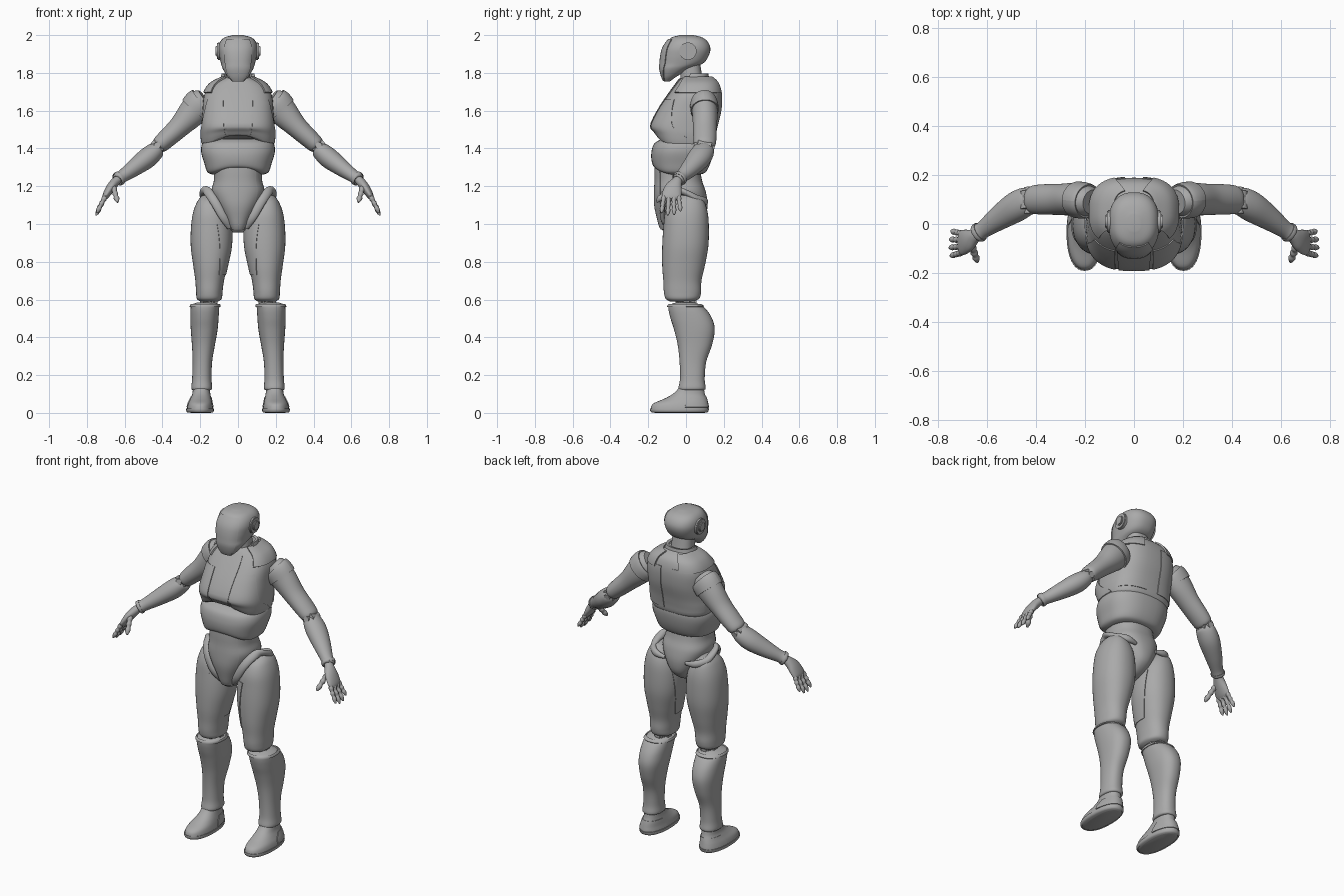
import bpy, bmesh, math
from math import pi, sin, cos
from mathutils import Vector, Matrix

old = bpy.data.objects.get("Cube")
if old:
    bpy.data.objects.remove(old)

grey = bpy.data.materials.new("plain_grey")
grey.use_nodes = True
COLOUR = (.4, .4, .4, 1)
grey.diffuse_color = COLOUR
grey.node_tree.nodes["Principled BSDF"].inputs["Base Color"].default_value = COLOUR
parts = []


def finish(name, bm, mirror):
    """Turn a bmesh into a part, mirrored to the other side if paired."""
    if mirror:
        copy = bmesh.ops.duplicate(bm, geom=bm.verts[:] + bm.edges[:] + bm.faces[:])["geom"]
        bmesh.ops.scale(bm, vec=(-1, 1, 1), verts=[g for g in copy if isinstance(g, bmesh.types.BMVert)])
    bmesh.ops.recalc_face_normals(bm, faces=bm.faces[:])
    mesh = bpy.data.meshes.new(name)
    bm.to_mesh(mesh)
    bm.free()
    mesh.materials.append(grey)
    ob = bpy.data.objects.new(name, mesh)
    bpy.context.collection.objects.link(ob)
    parts.append(ob)


def spline(rows, v):
    """Smooth interpolation between rows of numbers."""
    last = len(rows) - 1
    i = min(int(max(v, 0)), last - 1)
    t = v - i
    a, b, c, d = (rows[max(0, min(last, i + k))] for k in (-1, 0, 1, 2))
    return [q + t * (r - p + t * (2*p - 5*q + 4*r - s + t * (3*(q - r) + s - p))) / 2
            for p, q, r, s in zip(a, b, c, d)]


def power(x, e):
    return math.copysign(abs(x) ** e, x)


def body(rows, n=2.4, lift=0):
    """Upright form: rows of height, x limits (or half width), y limits."""
    rows = [(r[0], -r[1], *r[1:]) if len(r) == 4 else r for r in rows]

    def point(u, v):
        z, xa, xb, ya, yb = spline(rows, v)
        z += lift * max(0, 1 - v / 3) * max(0, -sin(u)) ** 4
        return Vector(((xa + xb + (xb - xa) * power(cos(u), 2 / n)) / 2,
                       (ya + yb + (yb - ya) * power(sin(u), 2 / n)) / 2, z))
    point.size = len(rows) - 1
    return point


def limb(rows):
    """Form along a path: rows of x, y, z, radius towards y, radius across."""
    def point(u, v):
        x, y, z, ra, rb = spline(rows, v)
        lo, hi = max(v - .1, 0), min(v + .1, len(rows) - 1)
        t = (Vector(spline(rows, hi)[:3]) - Vector(spline(rows, lo)[:3])).normalized()
        a = Vector((0, 1, 0))
        a = (a - t * a.dot(t)).normalized()
        return Vector((x, y, z)) + a * ra * sin(u) + t.cross(a) * rb * cos(u)
    point.size = len(rows) - 1
    return point


def skin(name, point, mirror=False, sides=40, steps=5):
    bm = bmesh.new()
    rings = [[bm.verts.new(point(2 * pi * k / sides, j / steps)) for k in range(sides)]
             for j in range(point.size * steps + 1)]
    for lo, hi in zip(rings, rings[1:]):
        for k in range(sides):
            m = (k + 1) % sides
            bm.faces.new((lo[k], lo[m], hi[m], hi[k]))
    bm.faces.new(rings[0])
    bm.faces.new(rings[-1])
    finish(name, bm, mirror)


def plate(name, point, va, vb, span, mirror=False, h=.005, n=16):
    """Thin armour panel following a form; span gives its angle limits."""
    bm = bmesh.new()
    grid = []
    for j in range(-1, n + 2):
        t = max(0, min(1, j / n))
        v = va + (vb - va) * t
        ua, ub = span(t)
        line = []
        for i in range(-1, n + 2):
            u = ua + (ub - ua) * max(0, min(1, i / n))
            du = point(u + .03, v) - point(u - .03, v)
            dv = point(u, v + .03) - point(u, v - .03)
            out = du.cross(dv).normalized()
            if out.dot(point(u, v) - point(u + pi, v)) < 0:
                out = -out
            rim = i in (-1, n + 1) or j in (-1, n + 1)
            line.append(bm.verts.new(point(u, v) + out * (-h if rim else h)))
        grid.append(line)
    for a, b in zip(grid, grid[1:]):
        for k in range(len(a) - 1):
            bm.faces.new((a[k], a[k + 1], b[k + 1], b[k]))
    finish(name, bm, mirror)


def disc(name, place, r, depth, axis=(1, 0, 0)):
    """Paired round joint with softened rims."""
    bm = bmesh.new()
    turn = Vector(axis).to_track_quat("Z", "Y").to_matrix().to_4x4()
    bmesh.ops.create_cone(bm, cap_ends=True, segments=32, radius1=r, radius2=r, depth=depth,
                          matrix=Matrix.Translation(place) @ turn)
    rims = [e for e in bm.edges if any(len(f.verts) > 4 for f in e.link_faces)]
    bmesh.ops.bevel(bm, geom=rims, offset=depth / 6, segments=2, affect="EDGES")
    finish(name, bm, True)


FRONT = -pi / 2

# Head, face mask, ears and neck
head = body([(1.755, .03, -.115, -.085), (1.78, .055, -.127, -.05), (1.82, .08, -.137, .02),
             (1.85, .09, -.136, .09), (1.89, .099, -.132, .12), (1.93, .103, -.122, .129),
             (1.965, .094, -.10, .115), (1.988, .07, -.075, .085), (2, .025, -.03, .04)])
skin("head", head)
plate("face_mask", head, .3, 6.4, lambda t: (FRONT - .85 + .2 * t, FRONT + .85 - .2 * t))
disc("ear_ring", (.099, .01, 1.915), .046, .022)
disc("ear_cap", (.106, .01, 1.915), .028, .026)
skin("neck", body([(1.7, .07, -.03, .11), (1.76, .065, -.03, .09), (1.85, .06, -.03, .075)]))
collar = body([(1.735, .095, -.04, .125), (1.77, .085, -.035, .115), (1.795, .078, -.03, .11)])
plate("neck_collar", collar, 0, 2, lambda t: (-.2, pi + .2), h=.008)

# Chest with its panels
chest = body([(1.4, .165, -.12, .12), (1.42, .187, -.15, .145), (1.47, .195, -.172, .155),
              (1.52, .194, -.187, .165), (1.6, .188, -.15, .184), (1.68, .18, -.098, .188),
              (1.735, .15, -.058, .175), (1.765, .1, -.035, .15), (1.78, .06, -.01, .12)], 2.7, .075)
skin("chest", chest)
plate("breast_plate", chest, 1.4, 7.2, lambda t: (FRONT - .2 - .22 * t ** 2, FRONT + .2 + .22 * t ** 2), h=.004)
plate("pectoral_plates", chest, 1.2, 4.7, lambda t: (FRONT + .24 + .08 * t, .15 - .75 * t), True, .004)
plate("back_plates", chest, 1.5, 5.4, lambda t: (.45 + .2 * t, pi / 2 - .12), True, .004)
plate("shoulder_yokes", chest, 5.2, 7.4, lambda t: (-.75, pi / 2 - .35), True, .009)

# Abdomen, waist and pelvis
skin("abdomen", body([(1.262, .135, -.135, .075), (1.275, .162, -.168, .105), (1.32, .178, -.182, .128),
                      (1.38, .195, -.183, .142), (1.425, .19, -.168, .142), (1.45, .165, -.13, .12)], 2.5, .04))
pelvis = body([(.955, .028, -.11, -.04), (.98, .045, -.135, .04), (1.03, .072, -.15, .098),
               (1.1, .112, -.165, .114), (1.17, .14, -.166, .105), (1.23, .128, -.163, .085),
               (1.3, .128, -.163, .075), (1.36, .14, -.15, .08)])
skin("pelvis", pelvis)
plate("groin_plate", pelvis, .8, 6, lambda t: (FRONT - .75, FRONT + .75), h=.004)
skin("hip_rims", limb([(.04, -.1, .985, .012, .02), (.08, -.125, 1.04, .013, .022), (.125, -.115, 1.12, .014, .024),
                       (.165, -.06, 1.175, .016, .024), (.182, 0, 1.165, .016, .022), (.175, .06, 1.135, .016, .02),
                       (.13, .1, 1.12, .016, .02), (.07, .1, 1.11, .01, .01)]), True, 20)

# Legs
thigh = body([(1.15, .13, .19, -.03, .06), (1.12, .09, .215, -.08, .095), (1.06, .05, .238, -.11, .115),
              (.98, .035, .249, -.12, .121), (.88, .036, .25, -.126, .118), (.78, .056, .237, -.126, .1),
              (.7, .074, .226, -.12, .082), (.64, .082, .222, -.117, .08), (.605, .086, .218, -.108, .07),
              (.59, .105, .2, -.085, .04)], 2.2)
skin("thighs", thigh, True)
plate("inner_thigh_plates", thigh, 2.7, 5.6, lambda t: (FRONT - .25 - .35 * t, -pi - .5 + .3 * t), True, .004)
disc("knee_hubs", (.155, 0, .59), .055, .05)
disc("knee_caps", (.155, 0, .59), .034, .092)
skin("knee_posts", body([(.66, .12, .19, -.03, .04), (.6, .125, .185, -.03, .035), (.5, .12, .2, -.04, .05)]), True)
shin = body([(.585, .125, .215, -.05, .045), (.572, .1, .245, -.088, .075), (.55, .1, .251, -.093, .105),
             (.5, .103, .252, -.082, .138), (.44, .108, .25, -.063, .152), (.36, .122, .244, -.044, .138),
             (.27, .137, .24, -.034, .107), (.18, .14, .243, -.032, .099), (.13, .137, .247, -.04, .104),
             (.12, .15, .235, -.03, .09)], 2.3)
skin("shins", shin, True)
plate("shin_cuffs", shin, 1, 1.6, lambda t: (0, 2 * pi), True, .006, 40)

# Feet
foot = body([(0, .145, .25, -.165, .1), (.008, .133, .268, -.183, .113), (.025, .132, .27, -.186, .118),
             (.05, .136, .264, -.172, .114), (.075, .141, .252, -.115, .108), (.1, .146, .242, -.07, .1),
             (.13, .15, .238, -.04, .094), (.17, .155, .23, -.02, .08)], 2.3)
skin("feet", foot, True)
plate("soles", foot, .8, 1.9, lambda t: (0, 2 * pi), True, .004, 40)
plate("heel_plates", foot, 2.2, 4.4, lambda t: (.15, pi - .15), True, .004)

# Arms
upper = limb([(.17, .09, 1.66, .05, .06), (.2, .095, 1.635, .066, .08), (.245, .1, 1.585, .067, .075),
              (.31, .1, 1.515, .063, .058), (.38, .1, 1.45, .061, .05), (.415, .098, 1.418, .055, .044),
              (.425, .097, 1.408, .035, .03)])
skin("upper_arms", upper, True)
plate("shoulder_caps", upper, .7, 1.7, lambda t: (0, 2 * pi), True, .007, 40)
disc("elbow_hubs", (.428, .095, 1.405), .036, .11, (0, 1, -.2))
forearm = limb([(.415, .1, 1.405, .03, .03), (.43, .096, 1.393, .055, .045), (.48, .07, 1.35, .062, .054),
                (.55, .024, 1.297, .05, .045), (.61, -.02, 1.254, .036, .034), (.635, -.037, 1.238, .036, .034),
                (.64, -.041, 1.234, .022, .022)])
skin("forearms", forearm, True)
plate("wrist_cuffs", forearm, 4.5, 5.2, lambda t: (0, 2 * pi), True, .004, 40)

# Hands
skin("palms", limb([(.625, -.035, 1.245, .02, .02), (.65, -.05, 1.222, .03, .024), (.675, -.067, 1.19, .046, .024),
                    (.7, -.077, 1.15, .051, .018), (.71, -.079, 1.13, .042, .01)]), True, 24)


def finger(name, knuckle, tip, r):
    a, b = Vector(knuckle), Vector(tip)
    swell = (.9, 1.1, .8, 1.05, .75, 1, .8, .3)
    rows = [(*a.lerp(b, k / 7), r * s, r * s) for k, s in enumerate(swell)]
    skin(name, limb(rows), True, 12, 3)


for k, name in enumerate(("index", "middle", "ring", "little")):
    y = -.117 + .026 * k
    drop = .008 * (k - 1.3) ** 2
    finger(name + "_fingers", (.703, y, 1.145), (.752 - drop / 3, y * 1.3 + .022, 1.045 + drop), .0125)
finger("thumbs", (.66, -.09, 1.195), (.637, -.155, 1.115), .015)

bpy.ops.object.select_all(action="DESELECT")
for ob in parts:
    ob.select_set(True)
bpy.context.view_layer.objects.active = parts[0]
bpy.ops.object.shade_smooth_by_angle(angle=math.radians(40))
